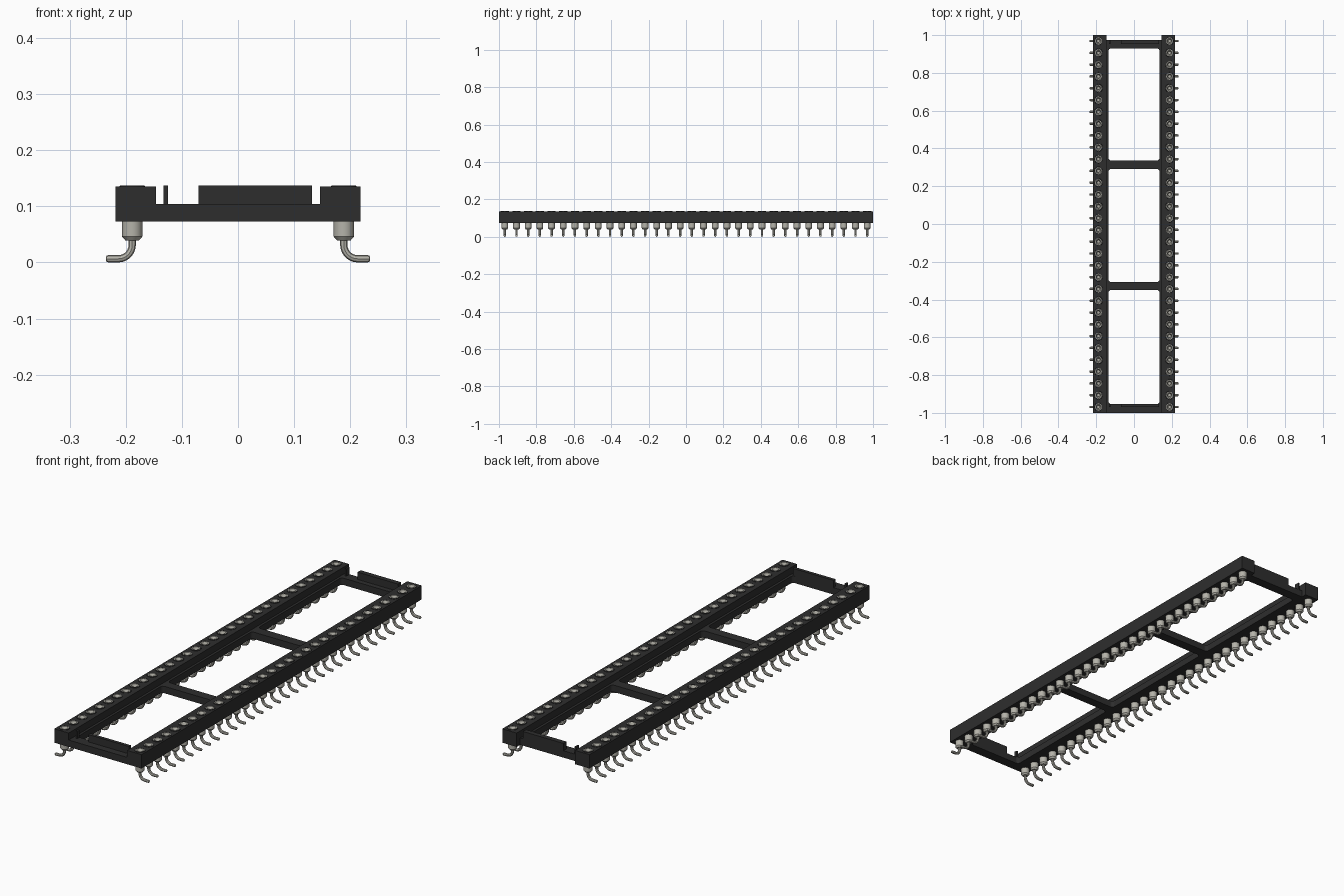
import bpy
import bmesh
from math import cos, sin, pi, radians
from mathutils import Vector

if "Cube" in bpy.data.objects:
    bpy.data.objects.remove(bpy.data.objects["Cube"], do_unlink=True)

PINS = 32
PITCH = 2 / PINS
PIN_X = 0.1885
PIN_YS = [(i - (PINS - 1) / 2) * PITCH for i in range(PINS)]
BOTTOM, DECK_TOP, RAIL_TOP = 0.073, 0.104, 0.1355
WALL_TOP = 0.137
RAIL_IN, RAIL_OUT = 0.146, 0.218


def material(name, color, rough, metal=0):
    m = bpy.data.materials.new(name)
    m.use_nodes = True
    m.diffuse_color = (*color, 1)
    node = m.node_tree.nodes["Principled BSDF"]
    node.inputs["Base Color"].default_value = (*color, 1)
    node.inputs["Roughness"].default_value = rough
    return m


BLACK = material("black plastic", (0.027, 0.027, 0.027), 0.6)
METAL = material("warm grey metal", (0.46, 0.45, 0.40), 0.4)


def finish(name, bm, mat):
    bmesh.ops.recalc_face_normals(bm, faces=bm.faces)
    mesh = bpy.data.meshes.new(name)
    bm.to_mesh(mesh)
    bm.free()
    mesh.materials.append(mat)
    ob = bpy.data.objects.new(name, mesh)
    bpy.context.collection.objects.link(ob)
    return ob


def activate(ob):
    bpy.ops.object.select_all(action='DESELECT')
    ob.select_set(True)
    bpy.context.view_layer.objects.active = ob


def smooth(ob):
    activate(ob)
    bpy.ops.object.shade_smooth_by_angle(angle=radians(35))


def prism(bm, outline, z0, z1):
    low = [bm.verts.new((x, y, z0)) for x, y in outline]
    high = [bm.verts.new((x, y, z1)) for x, y in outline]
    bm.faces.new(low[::-1])
    bm.faces.new(high)
    n = len(low)
    for i in range(n):
        j = (i + 1) % n
        bm.faces.new((low[i], low[j], high[j], high[i]))


def rect(x0, x1, y0, y1):
    return [(x0, y0), (x1, y0), (x1, y1), (x0, y1)]


def rounded_rect(x0, x1, y0, y1, r, steps=5):
    corners = [(x1 - r, y1 - r), (x0 + r, y1 - r), (x0 + r, y0 + r), (x1 - r, y0 + r)]
    return [(cx + r * cos(pi / 2 * (k + i / steps)), cy + r * sin(pi / 2 * (k + i / steps)))
            for k, (cx, cy) in enumerate(corners) for i in range(steps + 1)]


def circle(cx, cy, r, n=24):
    return [(cx + r * cos(2 * pi * i / n), cy + r * sin(2 * pi * i / n)) for i in range(n)]


def lathe(bm, cx, cy, profile, closed=False, n=24):
    rings = []
    for r, z in profile:
        rings.append([bm.verts.new((x, y, z)) for x, y in circle(cx, cy, r, n)])
    pairs = list(zip(rings, rings[1:]))
    if closed:
        pairs.append((rings[-1], rings[0]))
    else:
        bm.faces.new(rings[0])
        bm.faces.new(rings[-1])
    for a, b in pairs:
        for i in range(n):
            j = (i + 1) % n
            bm.faces.new((a[i], a[j], b[j], b[i]))


def cut(ob, cutter):
    mod = ob.modifiers.new("cut", 'BOOLEAN')
    mod.operation = 'DIFFERENCE'
    mod.solver = 'EXACT'
    mod.object = cutter
    activate(ob)
    bpy.ops.object.modifier_apply(modifier=mod.name)
    bpy.data.objects.remove(cutter, do_unlink=True)


# Low deck with three rounded windows, leaving the cross bars
bm = bmesh.new()
prism(bm, rect(-RAIL_IN, RAIL_IN, -1, 0.975), BOTTOM, DECK_TOP)
deck = finish("deck_with_cross_bars", bm, BLACK)
bm = bmesh.new()
for y0, y1 in [(-0.953, -0.349), (-0.307, 0.291), (0.336, 0.93)]:
    prism(bm, rounded_rect(-0.135, 0.135, y0, y1, 0.014), 0, 0.2)
cut(deck, finish("window_cutter", bm, BLACK))

# End walls with a key gap and a thin rib
for end, y0, y1 in [("front", -0.968, -0.953), ("back", 0.953, 0.975)]:
    for part, x0, x1 in [("wall", -0.07, 0.132), ("rib", -0.133, -0.125)]:
        bm = bmesh.new()
        prism(bm, rect(x0, x1, y0, y1), DECK_TOP, WALL_TOP)
        finish(f"{end}_end_{part}", bm, BLACK)

for side, s in [("left", 1), ("right", -1)]:
    # Side rail drilled for the pins
    bm = bmesh.new()
    prism(bm, rect(*sorted((s * RAIL_IN, s * RAIL_OUT)), -1, 1), BOTTOM, RAIL_TOP)
    rail = finish(f"{side}_rail", bm, BLACK)
    bm = bmesh.new()
    for y in PIN_YS:
        prism(bm, circle(s * PIN_X, y, 0.018), 0, 0.2)
    cut(rail, finish("pin_hole_cutter", bm, BLACK))

    # Raised rims around the pin holes
    bm = bmesh.new()
    for y in PIN_YS:
        lathe(bm, s * PIN_X, y, [(0.018, 0.134), (0.018, WALL_TOP), (0.022, WALL_TOP),
                                 (0.023, 0.134)], closed=True)
    smooth(finish(f"{side}_pin_rims", bm, BLACK))

    # Pin sleeves with funnel mouths and tapered lower collars
    bm = bmesh.new()
    for y in PIN_YS:
        lathe(bm, s * PIN_X, y, [(0.008, 0.11), (0.008, 0.126), (0.014, 0.1365),
                                 (0.018, 0.1365), (0.018, 0.046), (0.012, 0.039)])
    smooth(finish(f"{side}_pin_sleeves", bm, METAL))

    # Bent wire feet turning outward
    curve = bpy.data.curves.new(f"{side}_pin_feet", 'CURVE')
    curve.dimensions = '3D'
    curve.bevel_depth = 0.0065
    curve.bevel_resolution = 2
    curve.use_fill_caps = True
    bend = 0.025
    path = [(PIN_X, 0.041, 1)]
    for i in range(8):
        a = pi / 2 * i / 7
        path.append((PIN_X + bend * (1 - cos(a)), 0.0065 + bend * (1 - sin(a)), 1))
    path += [(0.231, 0.0065, 1), (0.234, 0.0065, 0.85), (0.2355, 0.0065, 0.5)]
    for y in PIN_YS:
        spline = curve.splines.new('POLY')
        spline.points.add(len(path) - 1)
        for p, (x, z, r) in zip(spline.points, path):
            p.co = (s * x, y, z, 1)
            p.radius = r
    curve.materials.append(METAL)
    feet = bpy.data.objects.new(f"{side}_pin_feet", curve)
    bpy.context.collection.objects.link(feet)
    activate(feet)
    bpy.ops.object.convert(target='MESH')
    smooth(bpy.context.view_layer.objects.active)
